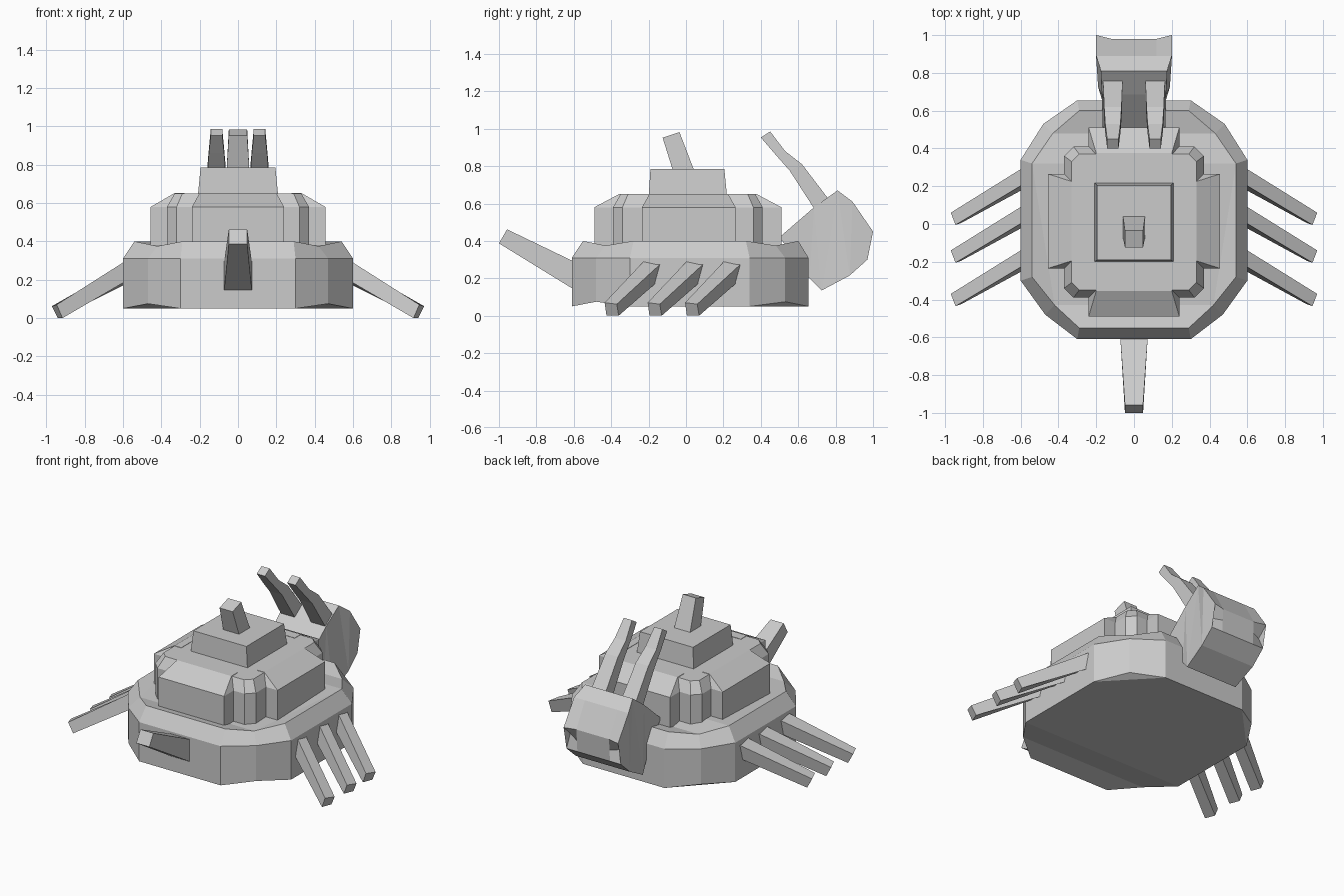
import bpy, bmesh
from mathutils import Vector

if "Cube" in bpy.data.objects:
    bpy.data.objects.remove(bpy.data.objects["Cube"])


def loft(name, rings):
    """Skin a list of equal-length point rings and cap both ends."""
    bm = bmesh.new()
    vs = [[bm.verts.new(p) for p in r] for r in rings]
    n = len(vs[0])
    for a, b in zip(vs, vs[1:]):
        for i in range(n):
            j = (i + 1) % n
            bm.faces.new((a[i], a[j], b[j], b[i]))
    bm.faces.new(vs[0][::-1])
    bm.faces.new(vs[-1])
    bmesh.ops.triangulate(bm, faces=[f for f in bm.faces if len(f.verts) > 4])
    bmesh.ops.recalc_face_normals(bm, faces=bm.faces)
    me = bpy.data.meshes.new(name)
    bm.to_mesh(me)
    bm.free()
    ob = bpy.data.objects.new(name, me)
    bpy.context.collection.objects.link(ob)
    return ob


def rect(x0, x1, y0, y1, z):
    return [(x0, y0, z), (x1, y0, z), (x1, y1, z), (x0, y1, z)]


def strip(name, cx, sections):
    """Bar in the YZ plane; section = half width, lower (y, z), upper (y, z)."""
    return loft(name, [[(cx - w, *lo), (cx + w, *lo), (cx + w, *up), (cx - w, *up)]
                       for w, lo, up in sections])


def mirrored_ring(half):
    return half + [(-x, y, z) for x, y, z in reversed(half)]


# Lower shell: twelve-sided body with dipped corners
bottom = [(.3, -.61, .05), (.47, -.48, .075), (.6, -.3, .05),
          (.6, .34, .05), (.48, .53, .075), (.3, .655, .05)]
wall = [(x, y, .31) for x, y, z in bottom]
rim = [(.29, -.55, .4), (.42, -.43, .375), (.54, -.28, .4),
       (.54, .32, .4), (.43, .48, .375), (.29, .6, .4)]
loft("lower_shell", [mirrored_ring(r) for r in (bottom, wall, rim)])


# Upper shell core with cut corners
def core_ring(hx, hy, c, z):
    half = [(hx - c, -hy + .01, z), (hx, -hy + c + .01, z),
            (hx, hy - c + .01, z), (hx - c, hy + .01, z)]
    return mirrored_ring(half)


loft("upper_shell", [core_ring(.37, .4, .05, .37), core_ring(.37, .4, .05, .58),
                     core_ring(.33, .36, .04, .65)])

# Raised panels on the four sides of the upper shell
for s, label in ((-1, "front"), (1, "back")):
    def ends(w, d_out, d_in, z):
        y0, y1 = sorted((s * d_out + .01, s * d_in + .01))
        return rect(-w, w, y0, y1, z)
    loft(label + "_panel", [ends(.24, .5, .3, .37), ends(.24, .5, .3, .58),
                            ends(.2, .365, .3, .652)])
for s, label in ((-1, "left"), (1, "right")):
    def sides(h, d_out, d_in, z):
        x0, x1 = sorted((s * d_out, s * d_in))
        return rect(x0, x1, -h + .015, h + .015, z)
    loft(label + "_panel", [sides(.25, .455, .28, .37), sides(.25, .455, .28, .58),
                            sides(.21, .33, .28, .652)])

# Top block and leaning spike
loft("top_block", [rect(-.21, .21, -.2, .22, .63), rect(-.195, .195, -.19, .205, .785)])
strip("top_spike", 0, [(.06, (-.065, .76), (.05, .76)), (.048, (-.125, .952), (-.035, .982))])

# Tapered prong at the front
strip("front_prong", 0, [(.078, (-.52, .09), (-.52, .25)), (.072, (-.61, .147), (-.61, .295)),
                         (.048, (-1.0, .387), (-.957, .462))])

# Six legs, three per side
for s, side in ((-1, "left"), (1, "right")):
    for i, dy in enumerate((0, -.2, -.43)):
        tip = [(.97, .06, .062), (.945, -.005, .07), (.915, .005, .0), (.94, .07, .0)]
        root = [(.52, .34, .32), (.52, .25, .34), (.52, .22, .23), (.52, .31, .21)]
        loft(f"{side}_leg_{i + 1}",
             [[(s * x, y + dy, z) for x, y, z in r] for r in (root, tip)])

# Head: side profile swept across, with a mouth notch cut into each cheek
cheek = [(.5, .42), (.685, .58), (.81, .67), (.89, .61), (1.0, .45),
         (.93, .385), (.97, .3), (.875, .215), (.725, .135), (.66, .2)]
middle = list(cheek)
middle[4], middle[5] = (.98, .45), (.975, .375)
widths = [.165, .17, .175, .2, .2, .2, .2, .2, .19, .17]


def head_ring(profile, k):
    return [(k * w, y, z) for w, (y, z) in zip(widths, profile)]


loft("head", [head_ring(cheek, -1), head_ring(middle, -.6),
              head_ring(middle, .6), head_ring(cheek, 1)])

# Pair of bent stalks on the head
for s, side in ((-1, "left"), (1, "right")):
    strip(side + "_stalk", s * .112, [(.052, (.7, .55), (.765, .62)),
                                      (.046, (.555, .775), (.62, .81)),
                                      (.04, (.48, .86), (.53, .88)),
                                      (.03, (.4, .953), (.45, .985))])
